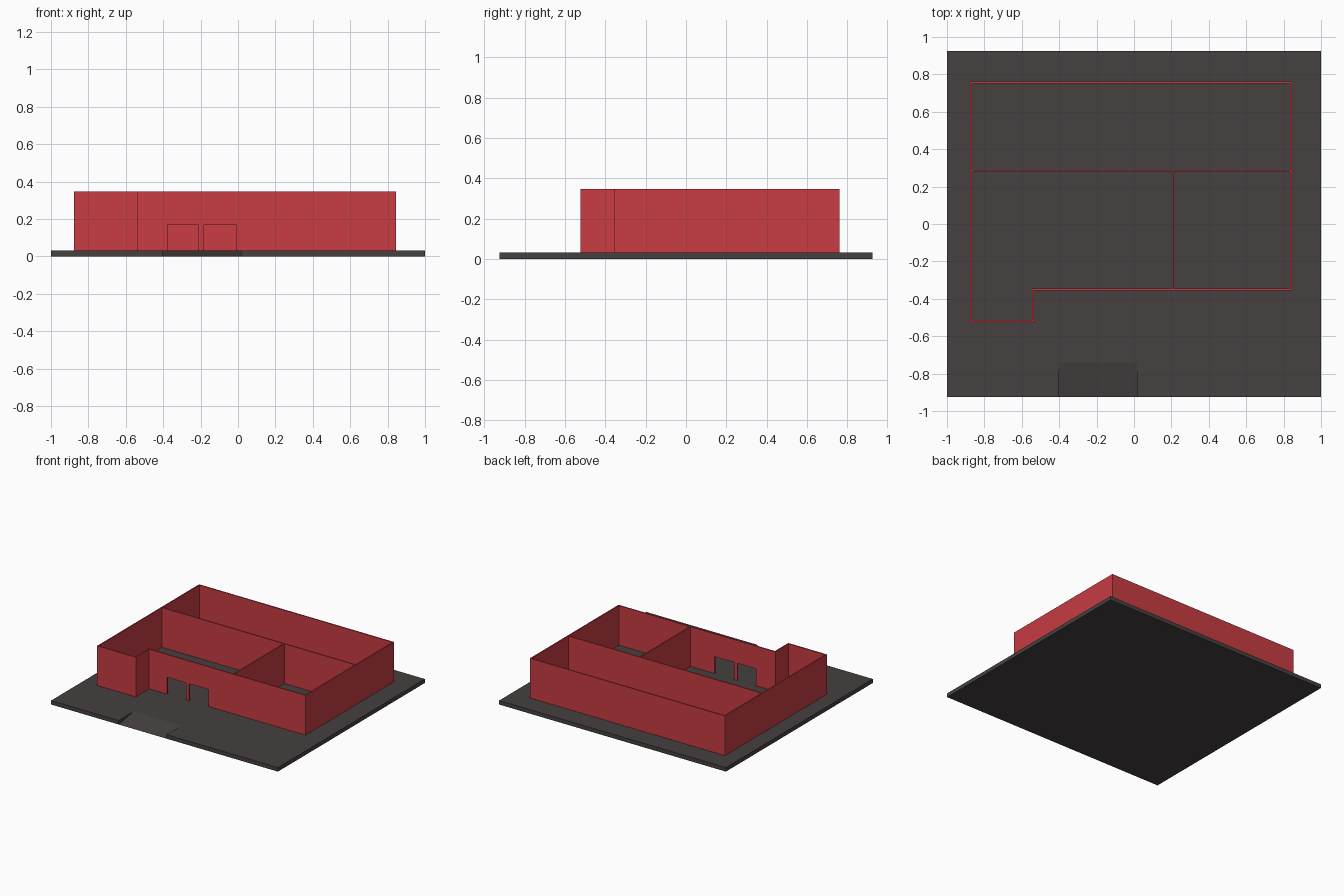
import bpy, bmesh

if "Cube" in bpy.data.objects:
    bpy.data.objects.remove(bpy.data.objects["Cube"])

SLAB, TOP, T = 0.032, 0.348, 0.01     # slab top, wall top, wall thickness


def material(name, rgb):
    m = bpy.data.materials.new(name)
    m.diffuse_color = (*rgb, 1)
    m.use_nodes = True
    m.node_tree.nodes["Principled BSDF"].inputs["Base Color"].default_value = m.diffuse_color
    return m


def finish(bm, name, mat=None):
    bmesh.ops.recalc_face_normals(bm, faces=bm.faces)
    me = bpy.data.meshes.new(name)
    bm.to_mesh(me)
    bm.free()
    ob = bpy.data.objects.new(name, me)
    bpy.context.collection.objects.link(ob)
    if mat:
        me.materials.append(mat)
    return ob


def extrude_plan(name, loops, z0, z1, mat=None):
    """Extrude a floor plan; the first loop is the outline, the rest are holes."""
    bm = bmesh.new()
    for loop in loops:
        vs = [bm.verts.new((x, y, z0)) for x, y in loop]
        for a, b in zip(vs, vs[1:] + vs[:1]):
            bm.edges.new((a, b))
    bmesh.ops.triangle_fill(bm, use_beauty=True, edges=bm.edges[:], normal=(0, 0, 1))
    new = bmesh.ops.extrude_face_region(bm, geom=bm.faces[:], use_keep_orig=True)["geom"]
    bmesh.ops.translate(bm, vec=(0, 0, z1 - z0),
                        verts=[v for v in new if isinstance(v, bmesh.types.BMVert)])
    return finish(bm, name, mat)


def rect(x0, x1, y0, y1):
    return [(x0, y0), (x1, y0), (x1, y1), (x0, y1)]


red = material("wall_red", (0.58, 0.045, 0.055))
dark = material("slab_dark", (0.06, 0.052, 0.051))

# Ground slab with a notch for the entrance ramp
RX0, RX1, RY, Y = -0.405, 0.015, -0.74, 0.925
extrude_plan("ground_slab", [[(-1, -Y), (RX0, -Y), (RX0, RY), (RX1, RY), (RX1, -Y),
                              (1, -Y), (1, Y), (-1, Y)]], 0, SLAB, dark)

# Ramp wedge sloping down to the front edge
bm = bmesh.new()
l, r = [[bm.verts.new((x, y, z)) for y, z in ((-Y, 0), (RY, 0), (RY, SLAB))]
        for x in (RX0, RX1)]
bm.faces.new(l)
bm.faces.new(r)
for i in range(3):
    j = (i + 1) % 3
    bm.faces.new((l[i], l[j], r[j], r[i]))
finish(bm, "entrance_ramp", dark)

# Walls: outline with a step at the front left, and three rooms
X0, X1, Y0, Y1 = -0.876, 0.844, -0.524, 0.761
SX, SY = -0.535, -0.356               # step corner
MY, DX = 0.28, 0.202                  # partition positions
outline = [(X0, Y0), (SX, Y0), (SX, SY), (X1, SY), (X1, Y1), (X0, Y1)]
back_room = rect(X0 + T, X1 - T, MY + T, Y1 - T)
right_room = rect(DX + T, X1 - T, SY + T, MY)
left_room = [(X0 + T, Y0 + T), (SX - T, Y0 + T), (SX - T, SY + T), (DX, SY + T),
             (DX, MY), (X0 + T, MY)]
walls = extrude_plan("walls", [outline, back_room, right_room, left_room], SLAB, TOP, red)

# Two doorways cut through the front wall
for x0, x1 in ((-0.377, -0.211), (-0.181, -0.009)):
    cutter = extrude_plan("door_cutter", [rect(x0, x1, SY - 0.03, SY + 0.04)], 0, 0.167)
    cutter.hide_render = True
    mod = walls.modifiers.new("doorway", "BOOLEAN")
    mod.operation, mod.solver, mod.object = "DIFFERENCE", "EXACT", cutter
    bpy.context.view_layer.objects.active = walls
    bpy.ops.object.modifier_apply(modifier=mod.name)
    bpy.data.objects.remove(cutter)
